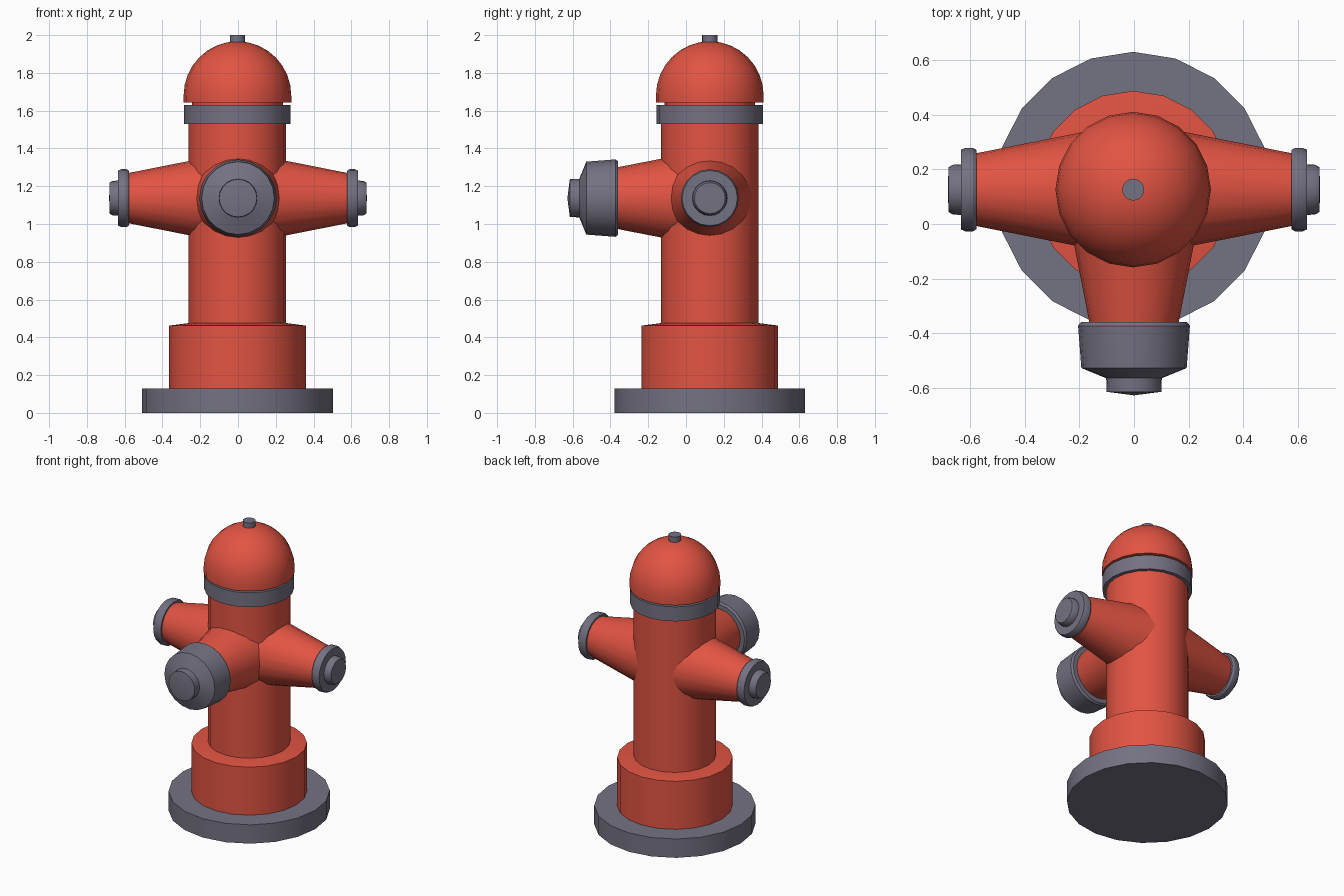
import bpy, bmesh, math
from mathutils import Vector, Matrix

if "Cube" in bpy.data.objects:
    bpy.data.objects.remove(bpy.data.objects["Cube"])

CX, CY = -0.003, 0.126      # vertical axis of the hydrant
NZ = 1.137                  # height of the nozzle axes


def material(name, rgb):
    m = bpy.data.materials.new(name)
    m.diffuse_color = (*rgb, 1)
    m.use_nodes = True
    m.node_tree.nodes["Principled BSDF"].inputs["Base Color"].default_value = m.diffuse_color
    return m


RED = material("red paint", (0.76, 0.088, 0.055))
GREY = material("grey metal", (0.175, 0.168, 0.223))


def lathe(name, profile, mat, origin=(CX, CY, 0), axis=(0, 0, 1), sides=20):
    """Revolve (radius, distance along axis) points around an axis."""
    bm = bmesh.new()
    rings = [[bm.verts.new((r * math.cos(2 * math.pi * i / sides),
                            r * math.sin(2 * math.pi * i / sides), h))
              for i in range(sides)] for r, h in profile]
    for a, b in zip(rings, rings[1:]):
        for i in range(sides):
            j = (i + 1) % sides
            bm.faces.new((a[i], a[j], b[j], b[i]))
    # close radius-zero ends to a single point
    bmesh.ops.remove_doubles(bm, verts=bm.verts, dist=1e-5)
    bmesh.ops.recalc_face_normals(bm, faces=bm.faces)
    rot = Vector((0, 0, 1)).rotation_difference(Vector(axis)).to_matrix().to_4x4()
    bm.transform(Matrix.Translation(origin) @ rot)
    me = bpy.data.meshes.new(name)
    bm.to_mesh(me)
    bm.free()
    me.materials.append(mat)
    ob = bpy.data.objects.new(name, me)
    bpy.context.collection.objects.link(ob)
    bpy.ops.object.select_all(action='DESELECT')
    ob.select_set(True)
    bpy.context.view_layer.objects.active = ob
    bpy.ops.object.shade_smooth_by_angle(angle=math.radians(30))
    return ob


# Base, lower collar and barrel
lathe("base_plate", [(0, 0), (0.505, 0), (0.505, 0.13), (0, 0.13)], GREY)
lathe("lower_collar", [(0, 0.125), (0.362, 0.125), (0.362, 0.462),
                       (0.262, 0.475), (0, 0.475)], RED)
lathe("barrel", [(0, 0.46), (0.258, 0.46), (0.258, 1.54), (0, 1.54)], RED)

# Grey band, neck, dome and top nut
lathe("band", [(0, 1.53), (0.282, 1.53), (0.282, 1.63), (0, 1.63)], GREY)
lathe("neck", [(0, 1.62), (0.24, 1.62), (0.24, 1.65), (0, 1.65)], RED)
dome = [(0, 1.642), (0.285, 1.642)]
for k in range(9):
    t = math.pi / 2 * k / 8
    dome.append((0.285 * math.cos(t), 1.68 + 0.287 * math.sin(t)))
lathe("dome", dome, RED)
lathe("top_nut", [(0, 1.94), (0.04, 1.94), (0.04, 2.0), (0, 2.0)], GREY)

# Side nozzles with flanged caps
for side, s in (("left", -1), ("right", 1)):
    o, ax = (0, CY, NZ), (s, 0, 0)
    lathe(side + "_nozzle", [(0, 0.1), (0.228, 0.1), (0.132, 0.585), (0, 0.585)],
          RED, o, ax)
    lathe(side + "_cap", [(0, 0.577), (0.145, 0.577), (0.153, 0.59), (0.153, 0.618),
                          (0.146, 0.634), (0.093, 0.634), (0.091, 0.664),
                          (0.082, 0.68), (0, 0.682)], GREY, o, ax)

# Large front nozzle and cap
o, ax = (0, 0, NZ), (0, -1, 0)
lathe("front_nozzle", [(0, 0), (0.234, 0), (0.162, 0.37), (0, 0.37)], RED, o, ax)
lathe("front_cap", [(0, 0.36), (0.195, 0.36), (0.205, 0.373), (0.193, 0.528),
                    (0.102, 0.565), (0.1, 0.615), (0, 0.628)], GREY, o, ax)
